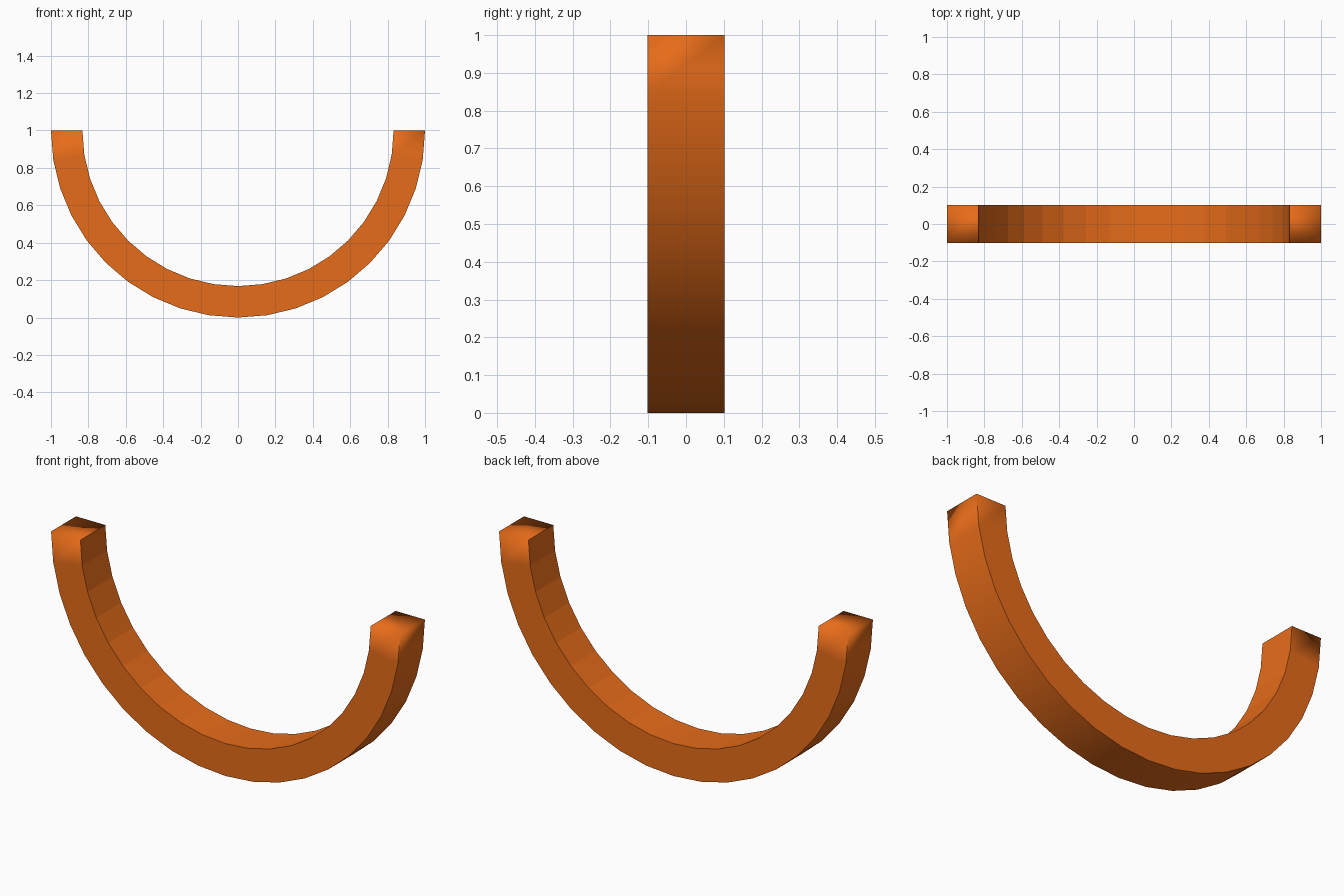
import bpy, bmesh, math

if "Cube" in bpy.data.objects:
    bpy.data.objects.remove(bpy.data.objects["Cube"])

OUTER, INNER, HALF_DEPTH, SEGMENTS = 1.0, 0.832, 0.102, 20

bm = bmesh.new()

# Square cross-sections swept along the lower half circle
rings = []
for i in range(SEGMENTS + 1):
    a = math.pi + math.pi * i / SEGMENTS
    corners = ((OUTER, -HALF_DEPTH), (OUTER, HALF_DEPTH),
               (INNER, HALF_DEPTH), (INNER, -HALF_DEPTH))
    rings.append([bm.verts.new((r * math.cos(a), y, 1 + r * math.sin(a)))
                  for r, y in corners])

# Four long sides: outer, back, inner, front; the inner side is faceted
for ring, nxt in zip(rings, rings[1:]):
    for k in range(4):
        m = (k + 1) % 4
        face = bm.faces.new((ring[k], ring[m], nxt[m], nxt[k]))
        face.smooth = k != 2
    # Crisp long edges
    for k in range(4):
        bm.edges.get((ring[k], nxt[k])).smooth = False

# End caps, shaded softly into the sides
for ring in (rings[0], rings[-1]):
    bm.faces.new(ring).smooth = True

bmesh.ops.recalc_face_normals(bm, faces=bm.faces)
mesh = bpy.data.meshes.new("half_ring")
bm.to_mesh(mesh)
bm.free()

# Orange finish
mat = bpy.data.materials.new("orange")
mat.diffuse_color = (0.8, 0.15, 0.01, 1)
mat.use_nodes = True
mat.node_tree.nodes["Principled BSDF"].inputs["Base Color"].default_value = mat.diffuse_color
mesh.materials.append(mat)

half_ring = bpy.data.objects.new("half_ring", mesh)
bpy.context.collection.objects.link(half_ring)
